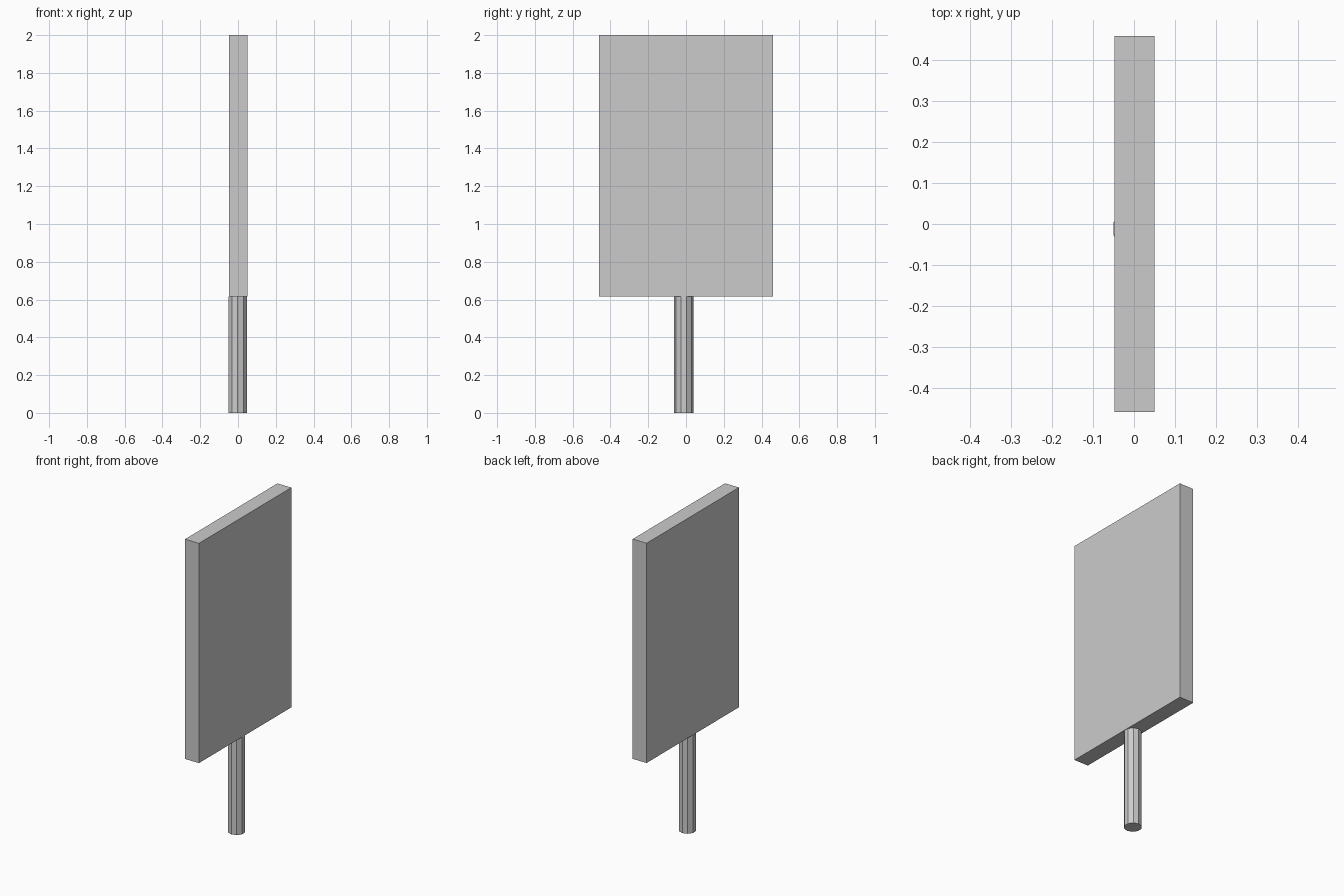
import bpy

if "Cube" in bpy.data.objects:
    bpy.data.objects.remove(bpy.data.objects["Cube"])

PANEL_BOTTOM = 0.615
TOP = 2.0

# Sign board: thin upright slab
bpy.ops.mesh.primitive_cube_add(size=1, location=(0.0013, 0, (PANEL_BOTTOM + TOP) / 2))
panel = bpy.context.object
panel.name = "sign_panel"
panel.scale = (0.0974, 0.92, TOP - PANEL_BOTTOM)
bpy.ops.object.transform_apply(location=False, rotation=False, scale=True)

# Post: ten-sided, slightly off centre, flat faced, meets the panel underside
bpy.ops.mesh.primitive_cylinder_add(vertices=10, radius=0.051, depth=PANEL_BOTTOM,
                                    location=(-0.0015, -0.012, PANEL_BOTTOM / 2))
bpy.context.object.name = "post"
